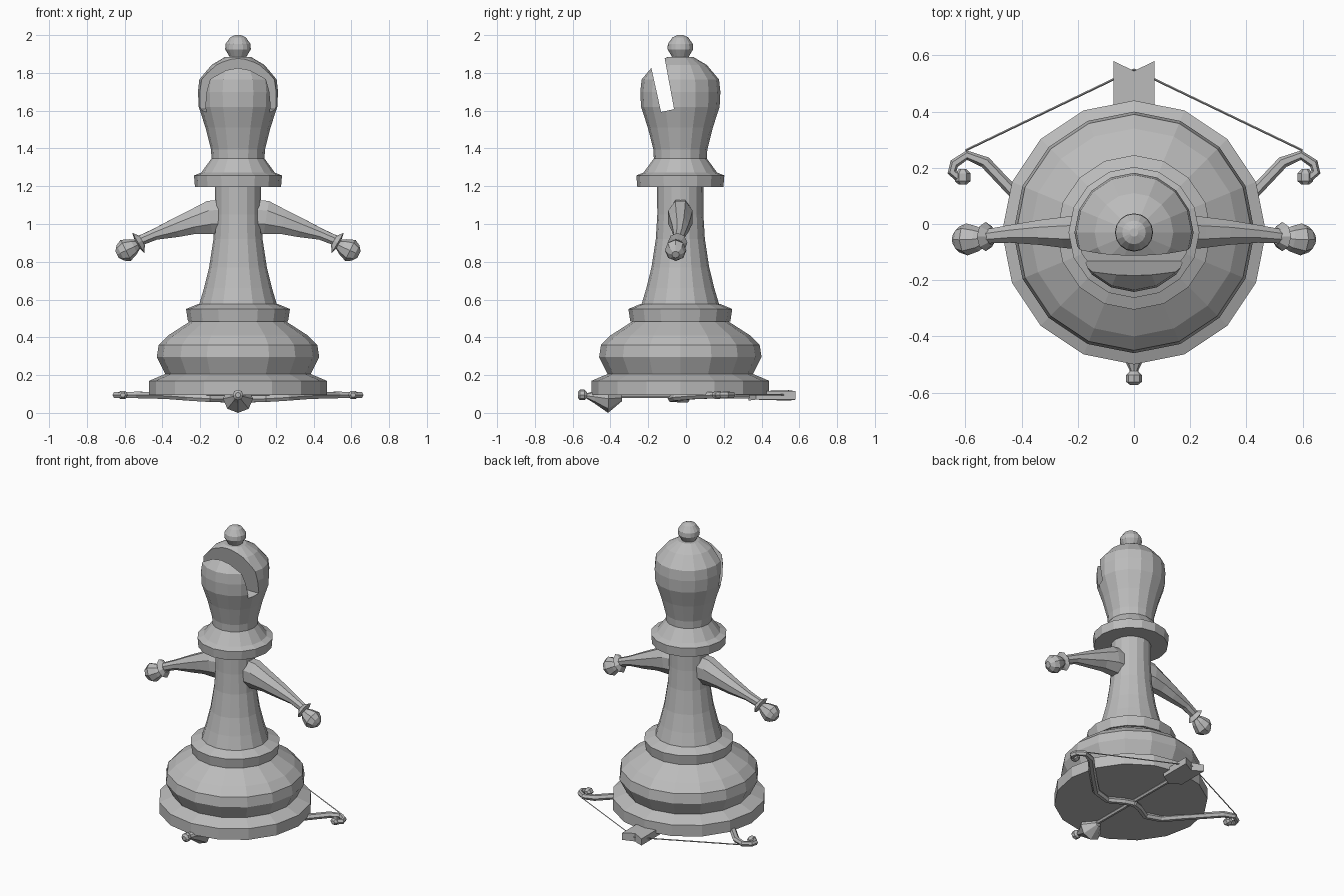
import bpy, bmesh, math
from mathutils import Vector

grey = bpy.data.materials.new("plain_grey")
grey.diffuse_color = (0.5, 0.5, 0.5, 1)
CY = -0.03  # y of the turned body's axis


def add(name, bm, mirror=False):
    bmesh.ops.recalc_face_normals(bm, faces=bm.faces[:])
    me = bpy.data.meshes.new(name)
    bm.to_mesh(me)
    bm.free()
    me.materials.append(grey)
    ob = bpy.data.objects.new(name, me)
    bpy.context.collection.objects.link(ob)
    if mirror:
        ob.modifiers.new("mirror_x", 'MIRROR').use_clip = False
    return ob


def loft(name, rings, mirror=False):
    """Skin a list of equal rings and cap both ends."""
    bm = bmesh.new()
    vs = [[bm.verts.new(p) for p in r] for r in rings]
    n = len(vs[0])
    for a, b in zip(vs, vs[1:]):
        for i in range(n):
            j = (i + 1) % n
            bm.faces.new((a[i], a[j], b[j], b[i]))
    bm.faces.new(vs[0])
    bm.faces.new(vs[-1])
    return add(name, bm, mirror)


def lathe(name, profile, n=16):
    """Turn (radius, z) points around the body axis."""
    ang = [2 * math.pi * i / n for i in range(n)]
    return loft(name, [[(r * math.cos(a), CY + r * math.sin(a), z) for a in ang]
                       for r, z in profile])


def tube(name, path, sizes, n=6, mirror=False, turn=0.0):
    """Sweep an ellipse (half width, half height) along a path."""
    pts = [Vector(p) for p in path]
    rings = []
    for k, p in enumerate(pts):
        t = (pts[min(k + 1, len(pts) - 1)] - pts[max(k - 1, 0)]).normalized()
        side = t.cross(Vector((0, 0, 1))).normalized()
        up = side.cross(t)
        w, h = sizes[k]
        rings.append([p + side * w * math.cos(turn + 2 * math.pi * i / n)
                      + up * h * math.sin(turn + 2 * math.pi * i / n) for i in range(n)])
    return loft(name, rings, mirror)


def prism(name, outline, axis_map):
    """Extrude an outline; axis_map turns (u, v, side) into a point."""
    return loft(name, [[axis_map(u, v, s) for u, v in outline] for s in (0, 1)])


# Turned body
lathe("base", [(0.47, 0.095), (0.47, 0.17), (0.385, 0.206), (0.43, 0.296),
               (0.42, 0.36), (0.37, 0.41), (0.25, 0.487)])
lathe("base_ring", [(0.265, 0.485), (0.275, 0.55), (0.21, 0.577)])
lathe("neck", [(0.207, 0.57), (0.18, 0.66), (0.153, 0.77), (0.13, 0.92),
               (0.122, 1.05), (0.123, 1.21)])
lathe("collar", [(0.228, 1.197), (0.233, 1.257), (0.195, 1.272), (0.135, 1.354)])
head = lathe("head", [(0.14, 1.34), (0.143, 1.395), (0.172, 1.51), (0.208, 1.62), (0.212, 1.70),
                      (0.205, 1.765), (0.14, 1.842), (0.068, 1.885)])
lathe("head_knob", [(0.04, 1.875), (0.047, 1.89), (0.068, 1.925), (0.066, 1.953),
                    (0.042, 1.988), (0.015, 2.0)])

# Slanted slot cut across the head
cutter = prism("slot_cutter", [(-0.132, 1.593), (-0.063, 1.608), (-0.145, 2.05), (-0.233, 2.05)],
               lambda y, z, s: (-0.4 + 0.8 * s, y, z))
cutter.hide_render = True
cutter.hide_viewport = True
cut = head.modifiers.new("slot", 'BOOLEAN')
cut.operation = 'DIFFERENCE'
cut.solver = 'EXACT'
cut.object = cutter

# Arms with cuffs and hands
AY = -0.03
tube("arm", [(0.05, AY, 1.04), (0.15, AY, 1.035), (0.24, AY, 1.01), (0.33, AY, 0.98),
             (0.44, AY - 0.005, 0.945), (0.535, AY - 0.015, 0.905)],
     [(0.065, 0.10), (0.07, 0.095), (0.06, 0.07), (0.048, 0.055), (0.034, 0.032), (0.026, 0.028)],
     n=8, mirror=True, turn=math.pi / 8)
tube("cuff", [(0.508, -0.045, 0.912), (0.528, -0.045, 0.90), (0.535, -0.045, 0.896)],
     [(0.03, 0.03), (0.052, 0.062), (0.03, 0.03)], n=8, mirror=True)
tube("hand", [(0.525, -0.047, 0.895), (0.555, -0.052, 0.88), (0.595, -0.055, 0.86),
              (0.622, -0.055, 0.847), (0.64, -0.055, 0.838)],
     [(0.022, 0.022), (0.044, 0.044), (0.057, 0.062), (0.046, 0.046), (0.02, 0.02)],
     n=8, mirror=True)

# Bow lying under the base
bow = [(0, 0.0, 0.072), (0.06, -0.02, 0.073), (0.15, -0.075, 0.075), (0.26, -0.05, 0.082),
       (0.36, 0.045, 0.09), (0.44, 0.125, 0.093), (0.53, 0.22, 0.095), (0.595, 0.245, 0.095),
       (0.64, 0.215, 0.095), (0.648, 0.185, 0.095), (0.625, 0.168, 0.095)]
tube("bow_limb", bow, [(0.022, 0.02)] * 4 + [(0.021, 0.02)] * 3 + [(0.017, 0.018)] * 4,
     n=6, mirror=True)
tube("bow_tip", [(0.61, 0.14, 0.095), (0.61, 0.153, 0.095), (0.61, 0.18, 0.095), (0.61, 0.195, 0.095)],
     [(0.014, 0.012), (0.028, 0.024), (0.028, 0.024), (0.014, 0.012)], mirror=True)
tube("bow_string", [(0.60, 0.262, 0.095), (0.0, 0.55, 0.095)], [(0.004, 0.004)] * 2, n=4, mirror=True)

# Arrow crossing the bow
tube("arrow_shaft", [(0, -0.55, 0.092), (0, 0.5, 0.085)], [(0.013, 0.013)] * 2)
tube("arrow_head", [(0, -0.525, 0.09), (0, -0.48, 0.085), (0, -0.41, 0.075), (0, -0.34, 0.08)],
     [(0.014, 0.014), (0.035, 0.035), (0.08, 0.075), (0.018, 0.018)], n=8)
tube("arrow_tip", [(0, -0.573, 0.095), (0, -0.562, 0.095), (0, -0.538, 0.095), (0, -0.523, 0.095)],
     [(0.014, 0.014), (0.028, 0.028), (0.028, 0.028), (0.014, 0.014)], n=8)
prism("arrow_feather", [(0, 0.33), (0.073, 0.37), (0.073, 0.58), (0, 0.545), (-0.073, 0.58), (-0.073, 0.37)],
      lambda x, y, s: (x, y, 0.07 + s * 0.045 + (0.005 if x == 0 else 0) * (2 * s - 1)))
